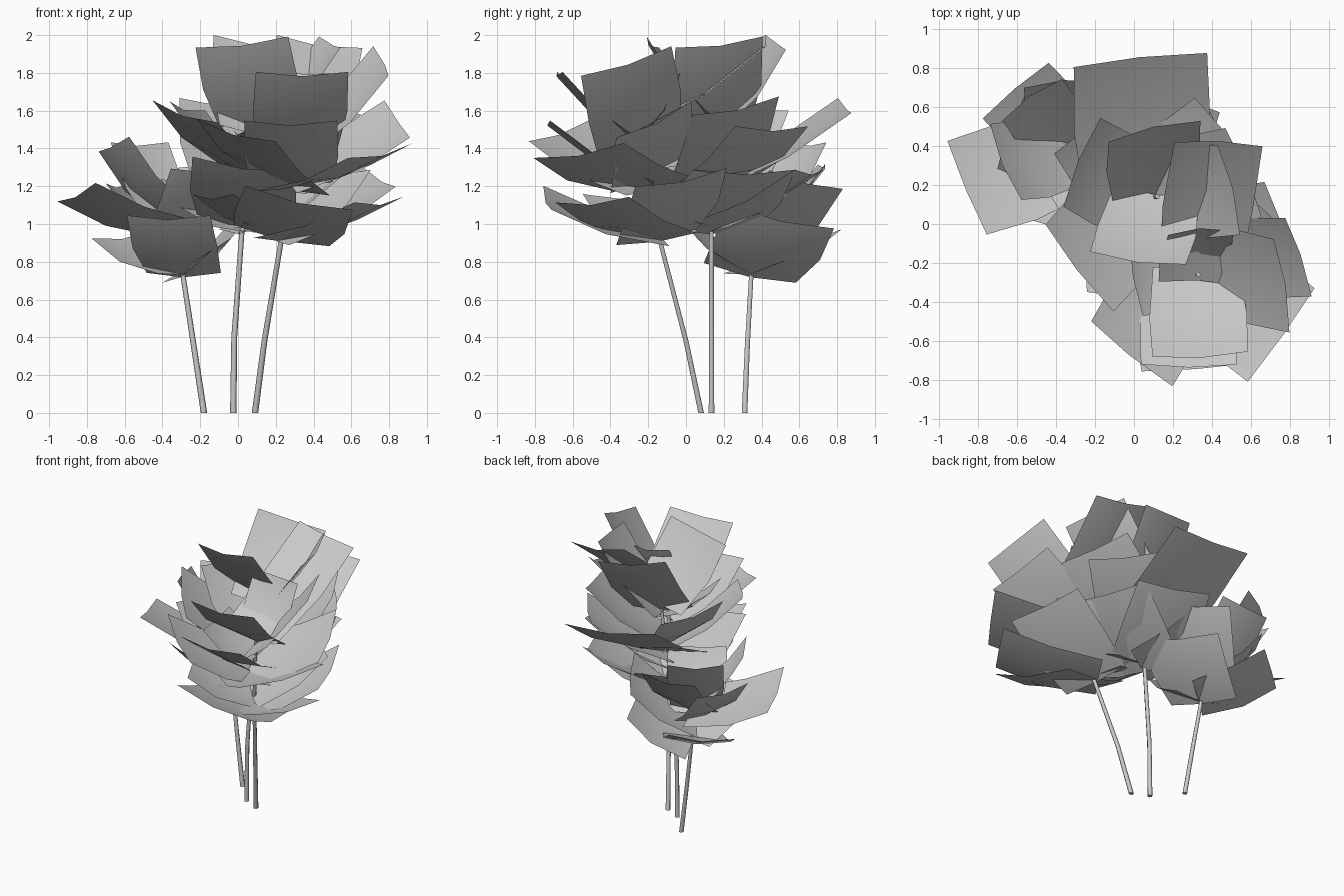
import bpy, bmesh, math
from mathutils import Vector

if "Cube" in bpy.data.objects:
    bpy.data.objects.remove(bpy.data.objects["Cube"])

grey = bpy.data.materials.new("plain grey")
grey.diffuse_color = (0.58, 0.58, 0.58, 1)
grey.use_nodes = True
grey.node_tree.nodes["Principled BSDF"].inputs["Base Color"].default_value = grey.diffuse_color


def finish(bm, name):
    me = bpy.data.meshes.new(name)
    bm.normal_update()
    bm.to_mesh(me)
    bm.free()
    me.materials.append(grey)
    ob = bpy.data.objects.new(name, me)
    bpy.context.collection.objects.link(ob)
    return ob


def stem(name, path, r0=0.017, r1=0.012, sides=6):
    """Tapered low-poly tube along a short path."""
    bm = bmesh.new()
    rings = []
    for i, p in enumerate(path):
        r = r0 + (r1 - r0) * i / (len(path) - 1)
        rings.append([bm.verts.new((p[0] + r * math.cos(k * math.tau / sides),
                                    p[1] + r * math.sin(k * math.tau / sides), p[2]))
                      for k in range(sides)])
    for a, b in zip(rings, rings[1:]):
        for k in range(sides):
            j = (k + 1) % sides
            bm.faces.new((a[k], a[j], b[j], b[k])).smooth = True
    bm.faces.new(rings[-1])
    bm.faces.new(rings[0][::-1])
    finish(bm, name)


def point_at(path, z):
    """Point on the stem at height z."""
    for a, b in zip(path, path[1:]):
        if z <= b[2]:
            return Vector(a).lerp(Vector(b), (z - a[2]) / (b[2] - a[2]))
    return Vector(path[-1])


def leaf(bm, base, tip, width, rise):
    """Bent leaf card: 3 x 3 grid, sagging along its length, cupped across, rolled by rise."""
    d = tip - base
    out = Vector((d.x, d.y, 0))
    side = Vector((-d.y, d.x, 0)).normalized() * width / 2
    side += Vector((0, 0, rise / 2)) - out * (rise / 2 * d.z / out.length_squared)
    up = d.cross(side).normalized()
    if up.z < 0:
        up = -up
    grid = []
    for t, w, sag in ((-0.05, 0.87, 0.0), (0.5, 1.0, -0.035), (1.0, 0.98, 0.0)):
        grid.append([bm.verts.new(base + d * t + side * s * w
                                  + up * (sag + 0.03 * abs(s) - 0.01)) for s in (-1, 0, 1)])
    for i in range(2):
        for k in range(2):
            f = bm.faces.new((grid[i][k], grid[i + 1][k], grid[i + 1][k + 1], grid[i][k + 1]))
            f.smooth = True


# Stem paths
left = [(-.18, .31, 0), (-.235, .325, .36), (-.29, .345, .72), (-.36, .38, 1.15)]
middle = [(-.025, .135, 0), (-.02, .135, .4), (.02, .135, .95), (.12, .14, 1.6)]
right = [(.09, .08, 0), (.14, 0, .38), (.23, -.14, .92), (.33, -.26, 1.5)]

# Leaves: attachment height, tip centre x y z, width, sideways rise
left_leaves = [
    (.96, -.86, .18, 1.15, .53, .10), (.74, -.37, -.02, 1.03, .46, 0),
    (.74, .03, .51, 1.02, .58, -.12), (.75, -.61, .69, .93, .45, -.05),
    (.88, .00, .64, 1.22, .46, -.10), (.98, -.53, .65, 1.42, .38, 0),
    (1.04, -.67, .31, 1.41, .42, .08), (.95, -.36, .73, 1.30, .42, 0),
    (.95, -.18, .12, 1.28, .40, 0), (.88, -.64, .48, 1.20, .42, 0),
]
middle_leaves = [
    (1.0, .03, -.38, 1.30, .56, -.08), (.97, .50, .32, 1.27, .58, 0),
    (.98, -.22, .50, 1.22, .48, 0), (1.0, .20, .66, 1.27, .52, 0),
    (1.24, -.29, -.23, 1.58, .57, -.12), (1.2, .03, .85, 1.61, .70, .08),
    (1.2, .47, .46, 1.50, .50, 0), (1.25, -.28, .32, 1.61, .50, .05),
    (1.28, .57, .27, 1.61, .50, .10), (1.5, .50, .18, 1.95, .48, .06),
    (1.55, .02, -.19, 1.95, .50, .06), (1.5, .10, .49, 1.95, .48, .08),
]
right_leaves = [
    (.93, .32, -.74, 1.12, .58, -.13), (.93, .76, -.02, 1.23, .52, .10),
    (.93, .75, -.50, 1.11, .48, .03), (.95, -.14, -.33, 1.14, .50, 0),
    (.96, .52, .20, 1.27, .50, 0), (1.2, -.02, -.67, 1.48, .54, -.12),
    (1.2, .76, -.57, 1.37, .60, .08), (1.22, .28, -.73, 1.53, .50, 0),
    (1.25, .85, -.16, 1.54, .42, .20), (1.42, .34, -.68, 1.79, .50, 0),
    (1.4, .77, -.31, 1.85, .47, .16), (1.5, .43, .42, 1.95, .46, .07),
    (1.3, .00, -.27, 1.48, .42, 0), (1.45, .34, -.03, 1.80, .34, .03),
]

# Build each stem with its foliage
for name, path, leaves in (("left", left, left_leaves), ("middle", middle, middle_leaves),
                           ("right", right, right_leaves)):
    stem(name + "_stem", path)
    bm = bmesh.new()
    for z, x, y, tz, w, rise in leaves:
        leaf(bm, point_at(path, z), Vector((x, y, tz)), w, rise)
    finish(bm, name + "_leaves")
